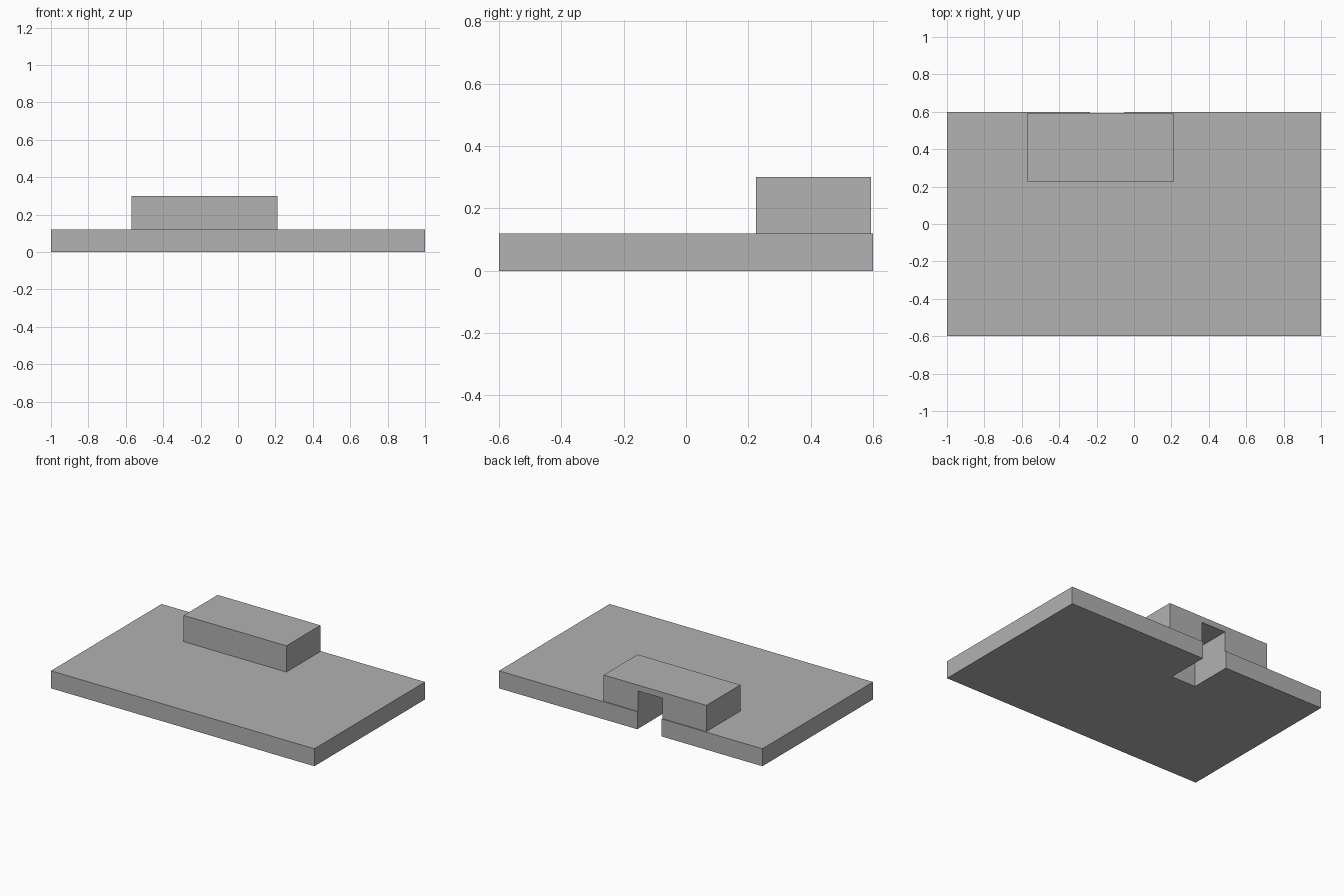
import bpy

default_cube = bpy.data.objects.get("Cube")
if default_cube:
    bpy.data.objects.remove(default_cube, do_unlink=True)

# Single grey finish
GREY = (0.445, 0.445, 0.445, 1.0)
grey = bpy.data.materials.new("plain grey")
grey.use_nodes = True
grey.diffuse_color = GREY
for node in grey.node_tree.nodes:
    if node.type == 'BSDF_PRINCIPLED':
        node.inputs["Base Color"].default_value = GREY


def box(name, low, high):
    """Box spanning two opposite corners."""
    centre = [(a + b) / 2 for a, b in zip(low, high)]
    size = [b - a for a, b in zip(low, high)]
    bpy.ops.mesh.primitive_cube_add(size=1, location=centre)
    part = bpy.context.object
    part.name = name
    part.scale = size
    bpy.ops.object.transform_apply(location=False, rotation=False, scale=True)
    part.data.materials.append(grey)
    return part


# Wide base slab and the raised block near its back edge
base_slab = box("base_slab", (-1, -0.6, 0), (1, 0.6, 0.12))
raised_block = box("raised_block", (-0.57, 0.225, 0.12), (0.21, 0.593, 0.30))

# Slot open at the back, running up through the slab into the block
slot_cutter = box("slot_cutter", (-0.235, 0.305, -0.1), (-0.05, 0.8, 0.26))
slot_cutter.hide_render = True

for part in (base_slab, raised_block):
    cut = part.modifiers.new("slot", 'BOOLEAN')
    cut.operation = 'DIFFERENCE'
    cut.solver = 'EXACT'
    cut.object = slot_cutter
    bpy.context.view_layer.objects.active = part
    bpy.ops.object.modifier_apply(modifier=cut.name)

bpy.data.objects.remove(slot_cutter, do_unlink=True)
